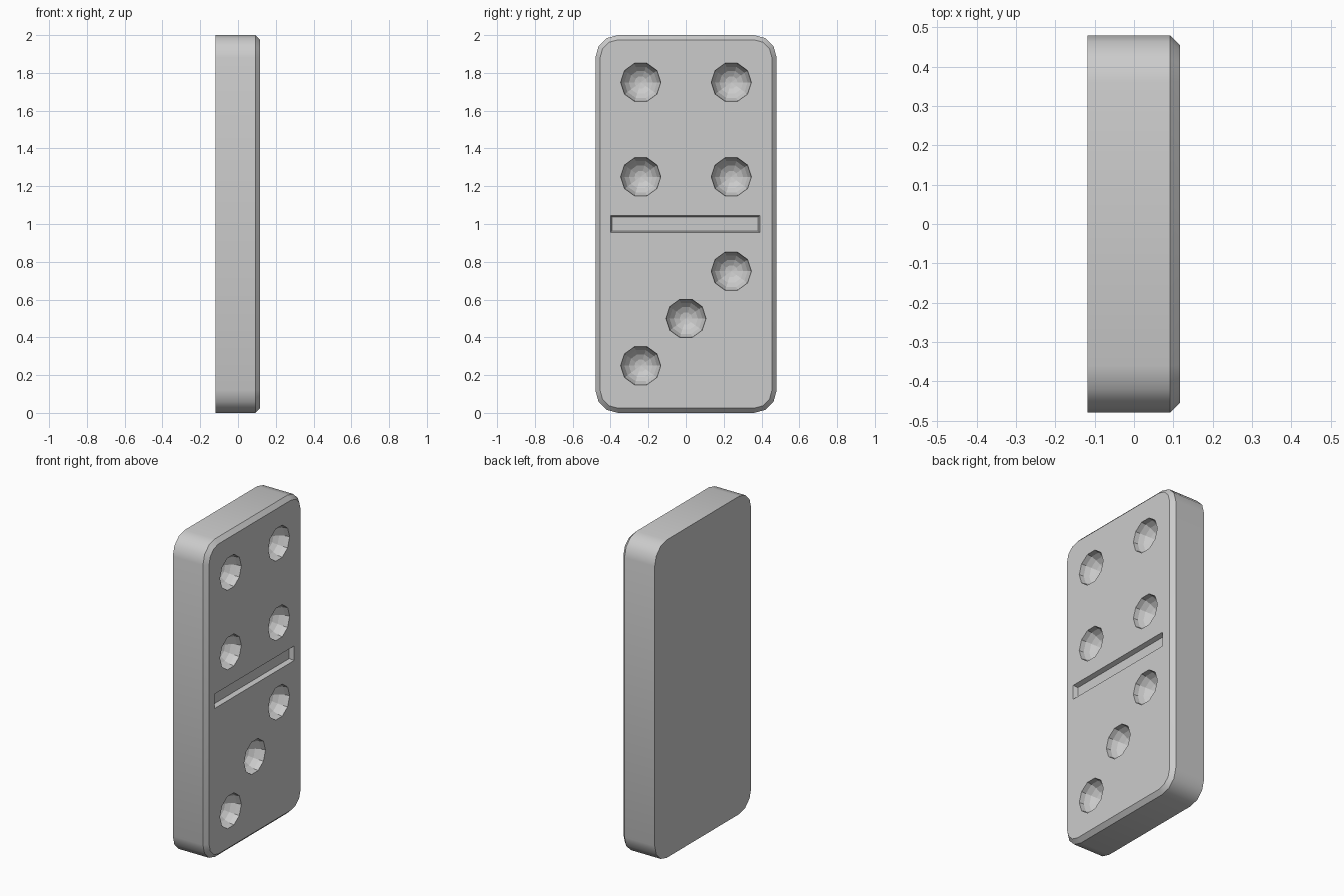
import bpy, bmesh
from math import sin, cos, pi
from mathutils import Matrix, Vector

if "Cube" in bpy.data.objects:
    bpy.data.objects.remove(bpy.data.objects["Cube"])

BACK, SHOULDER, FACE = -0.118, 0.092, 0.117
PIP_R = 0.107


def outline(x, inset):
    """Rounded rectangle in the YZ plane with three-sided corners."""
    r = 0.12
    pts = []
    for q, (sy, sz) in enumerate([(1, 1), (-1, 1), (-1, -1), (1, -1)]):
        for i in range(4):
            a = (q + i / 3) * pi / 2
            pts.append(Vector((x, sy * (0.48 - r) + (r - inset) * cos(a),
                               1 + sz * (1 - r) + (r - inset) * sin(a))))
    return pts


def make_object(bm, name):
    bmesh.ops.recalc_face_normals(bm, faces=bm.faces)
    me = bpy.data.meshes.new(name)
    bm.to_mesh(me)
    bm.free()
    ob = bpy.data.objects.new(name, me)
    bpy.context.collection.objects.link(ob)
    return ob


# Tile body: back, straight sides, chamfer and face
bm = bmesh.new()
rings = [[bm.verts.new(p) for p in outline(x, d)]
         for x, d in [(BACK, 0), (SHOULDER, 0), (FACE, 0.025)]]
for a, b in zip(rings, rings[1:]):
    for i in range(len(a)):
        j = (i + 1) % len(a)
        bm.faces.new((a[i], a[j], b[j], b[i])).smooth = True
for ring in (rings[0], rings[-1]):
    bm.faces.new(ring)
for ring in rings:
    for i in range(len(ring)):
        bm.edges.get((ring[i - 1], ring[i])).smooth = False
tile = make_object(bm, "domino_tile")

# Cutter: ten-sided hemispherical pips (four above, three diagonal below)
bm = bmesh.new()
pips = [(y, z) for y in (-0.24, 0.24) for z in (1.25, 1.75)]
pips += [(-0.24, 0.25), (0, 0.5), (0.24, 0.75)]
for y, z in pips:
    m = Matrix.Translation((FACE + 0.004, y, z)) @ Matrix.Rotation(pi / 2, 4, 'Y')
    bmesh.ops.create_uvsphere(bm, u_segments=10, v_segments=10,
                              radius=PIP_R, matrix=m)

# Cutter: dividing groove with slightly tapered walls
groove = bmesh.ops.create_cube(bm, size=2)["verts"]
for v in groove:
    outer = v.co.x > 0
    grow = 0.01 if outer else -0.008
    v.co = Vector((FACE + (0.03 if outer else -0.028),
                   -0.005 + v.co.y * (0.395 + grow),
                   1 + v.co.z * (0.045 + grow)))
cutter = make_object(bm, "pip_and_groove_cutter")
cutter.hide_render = True

# Carve the face, then discard the cutter
mod = tile.modifiers.new("carve", 'BOOLEAN')
mod.operation = 'DIFFERENCE'
mod.solver = 'EXACT'
mod.object = cutter
bpy.context.view_layer.objects.active = tile
tile.select_set(True)
bpy.ops.object.modifier_apply(modifier=mod.name)
bpy.data.objects.remove(cutter)
